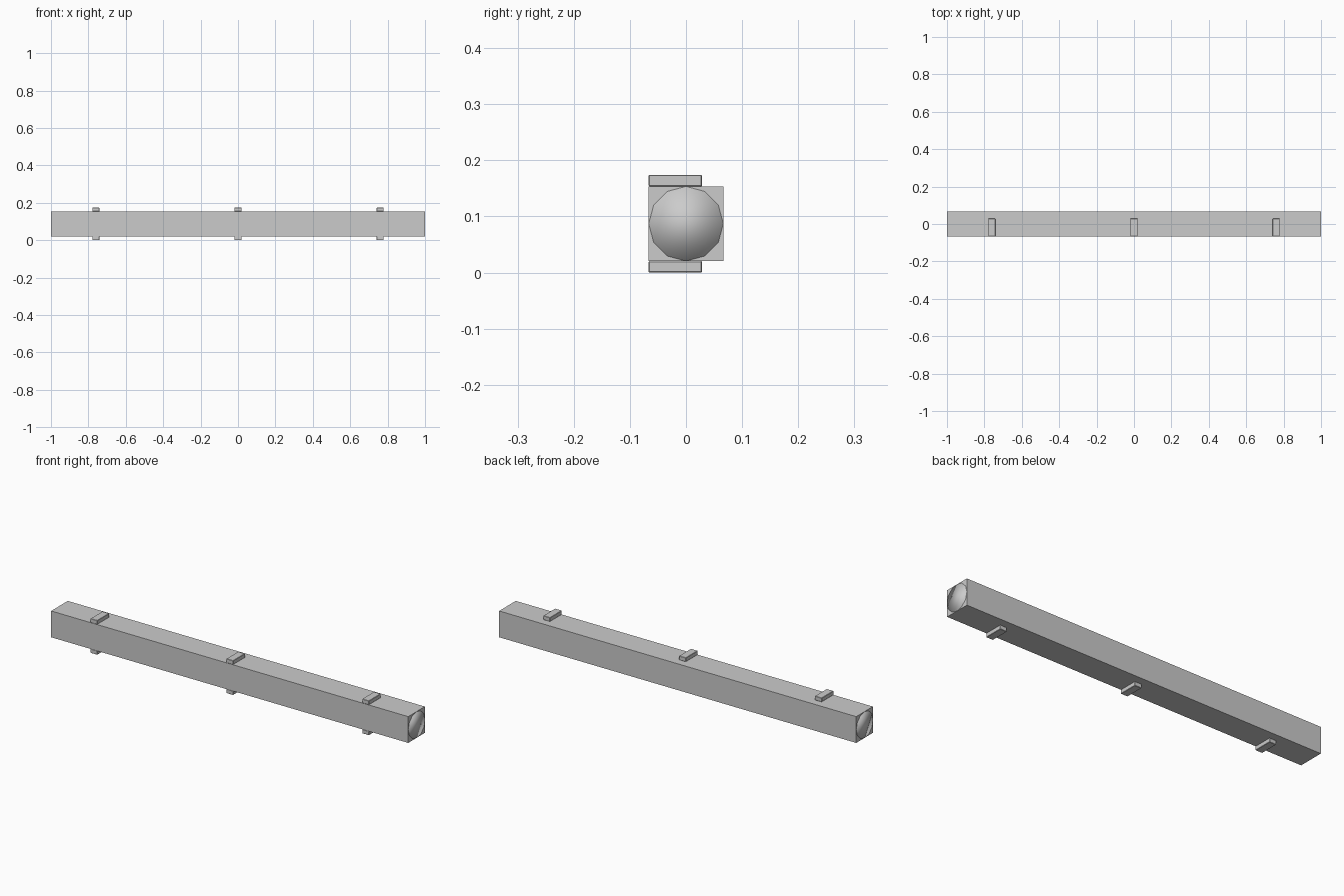
import bpy, math

if "Cube" in bpy.data.objects:
    bpy.data.objects.remove(bpy.data.objects["Cube"])

HALF = 0.0665      # half width of the square case
MID = 0.087        # height of the case axis
CLIP = 0.0205      # clip thickness


def block(name, centre, size, bevel=0.0):
    bpy.ops.mesh.primitive_cube_add(size=1, location=centre)
    ob = bpy.context.object
    ob.name = name
    ob.scale = size
    bpy.ops.object.transform_apply(location=False, rotation=False, scale=True)
    if bevel:
        mod = ob.modifiers.new("edge", 'BEVEL')
        mod.width = bevel
        mod.segments = 1
    return ob


# Long square case
block("case", (0, 0, MID), (1.998, 2 * HALF, 2 * HALF))

# Twelve-sided roller whose ends show at both ends of the case
bpy.ops.mesh.primitive_cylinder_add(vertices=12, radius=HALF, depth=2.0,
                                    location=(0, 0, MID),
                                    rotation=(0, math.pi / 2, 0))
roller = bpy.context.object
roller.name = "roller"
bpy.ops.object.shade_smooth()

# Mounting clips above and below, flush with the front of the case
for x, place in ((-0.76, "left"), (0, "middle"), (0.76, "right")):
    for side, level in ((1, "upper"), (-1, "lower")):
        z = MID + side * (HALF + CLIP / 2)
        block(f"{level}_clip_{place}", (x, -0.019, z), (0.038, 0.095, CLIP), 0.0015)
